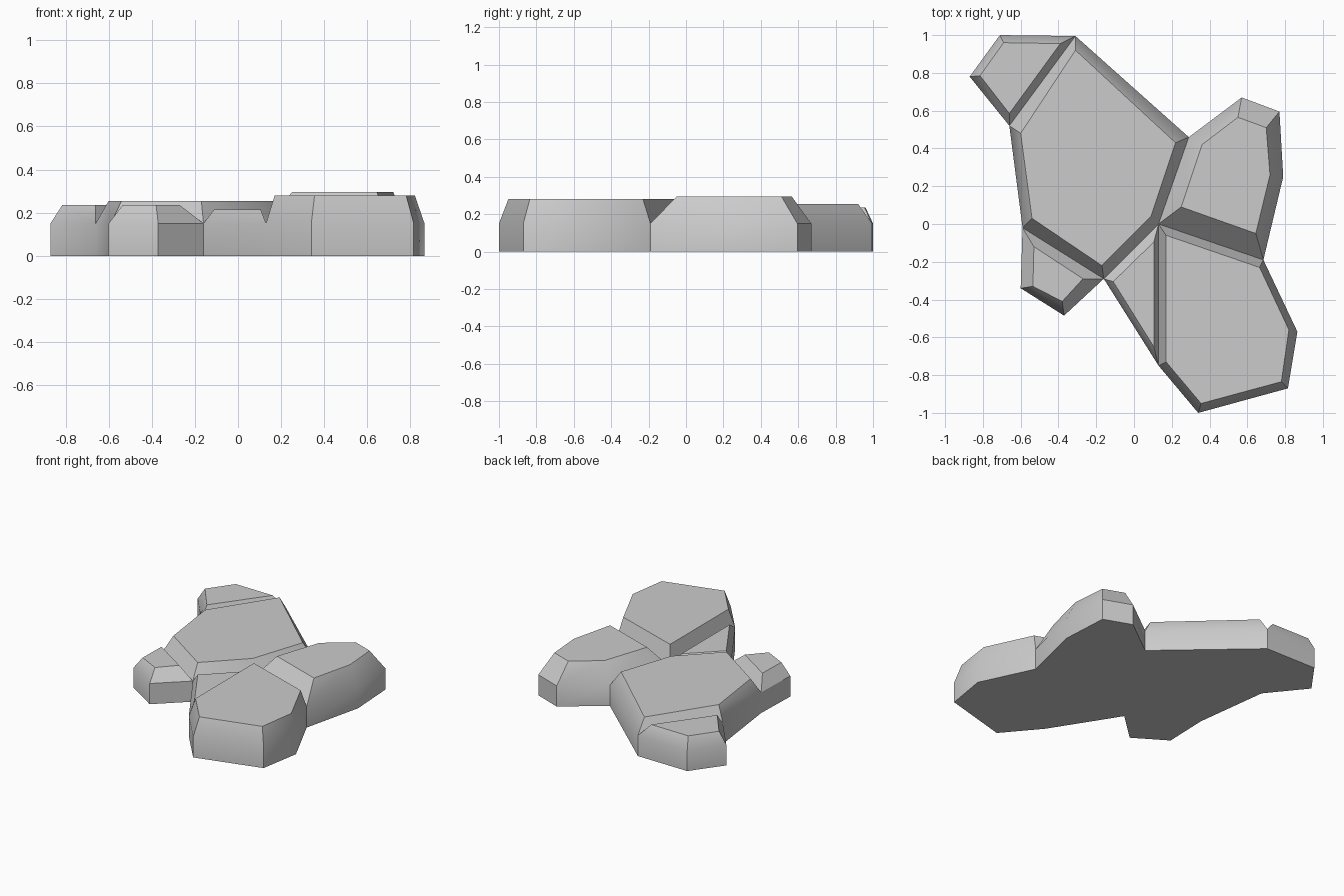
import bpy, bmesh, math

if "Cube" in bpy.data.objects:
    bpy.data.objects.remove(bpy.data.objects["Cube"])

SHOULDER = 0.15  # height where the vertical walls turn into the slanted rim

# Shared corner points of the paving pattern
C = dict(a=(-.31, .995), b=(.29, .46), c=(.13, 0), d=(-.16, -.29), e=(-.59, -.02),
         f=(-.66, .52), g=(-.87, .78), h=(-.71, 1.0), i=(.57, .67), j=(.77, .595),
         k=(.79, .25), l=(.685, -.19), m=(.865, -.57), n=(.815, -.87), o=(.34, -1.0),
         p=(.13, -.75), q=(-.37, -.485), r=(-.6, -.34))

# Each stone: corner names, top height, top outline
STONES = [
    # large middle stone
    ("abcdef", .255, [(-.31, .92), (.22, .43), (.09, .04), (-.17, -.22), (-.54, .03), (-.60, .48)]),
    # small back left stone
    ("afgh", .235, [(-.39, .955), (-.66, .585), (-.815, .785), (-.69, .96)]),
    # tall right stone
    ("bclkji", .295, [(.36, .42), (.25, .09), (.645, -.05), (.72, .26), (.70, .51), (.55, .565)]),
    # front right stone
    ("clmnop", .28, [(.17, -.06), (.665, -.23), (.82, -.56), (.78, -.835), (.355, -.95), (.17, -.73)]),
    # sunken triangle
    ("cdp", .215, [(.105, -.095), (-.11, -.305), (.105, -.65)]),
    # small front left stone
    ("edqr", .235, [(-.53, -.12), (-.27, -.29), (-.38, -.41), (-.535, -.33)]),
]


def sides(names):
    return [frozenset((names[t - 1], names[t])) for t in range(len(names))]


all_sides = [s for names, _, _ in STONES for s in sides(names)]
bm = bmesh.new()
base = {key: bm.verts.new((*xy, 0)) for key, xy in C.items()}
shoulder = {key: bm.verts.new((*xy, SHOULDER)) for key, xy in C.items()}

for names, height, outline in STONES:
    top = [bm.verts.new((x, y, height)) for x, y in outline]
    bm.faces.new(top)
    bm.faces.new([base[key] for key in names])
    for t, side in enumerate(sides(names)):
        u, v = names[t - 1], names[t]
        # slanted rim, plus an outer wall where no neighbour touches
        bm.faces.new((shoulder[u], shoulder[v], top[t], top[t - 1]))
        if all_sides.count(side) == 1:
            bm.faces.new((base[u], base[v], shoulder[v], shoulder[u]))

bmesh.ops.recalc_face_normals(bm, faces=bm.faces)
mesh = bpy.data.meshes.new("paving_stones")
bm.to_mesh(mesh)
bm.free()
obj = bpy.data.objects.new("paving_stones", mesh)
bpy.context.collection.objects.link(obj)
bpy.context.view_layer.objects.active = obj
obj.select_set(True)
bpy.ops.object.shade_smooth_by_angle(angle=math.radians(35))
